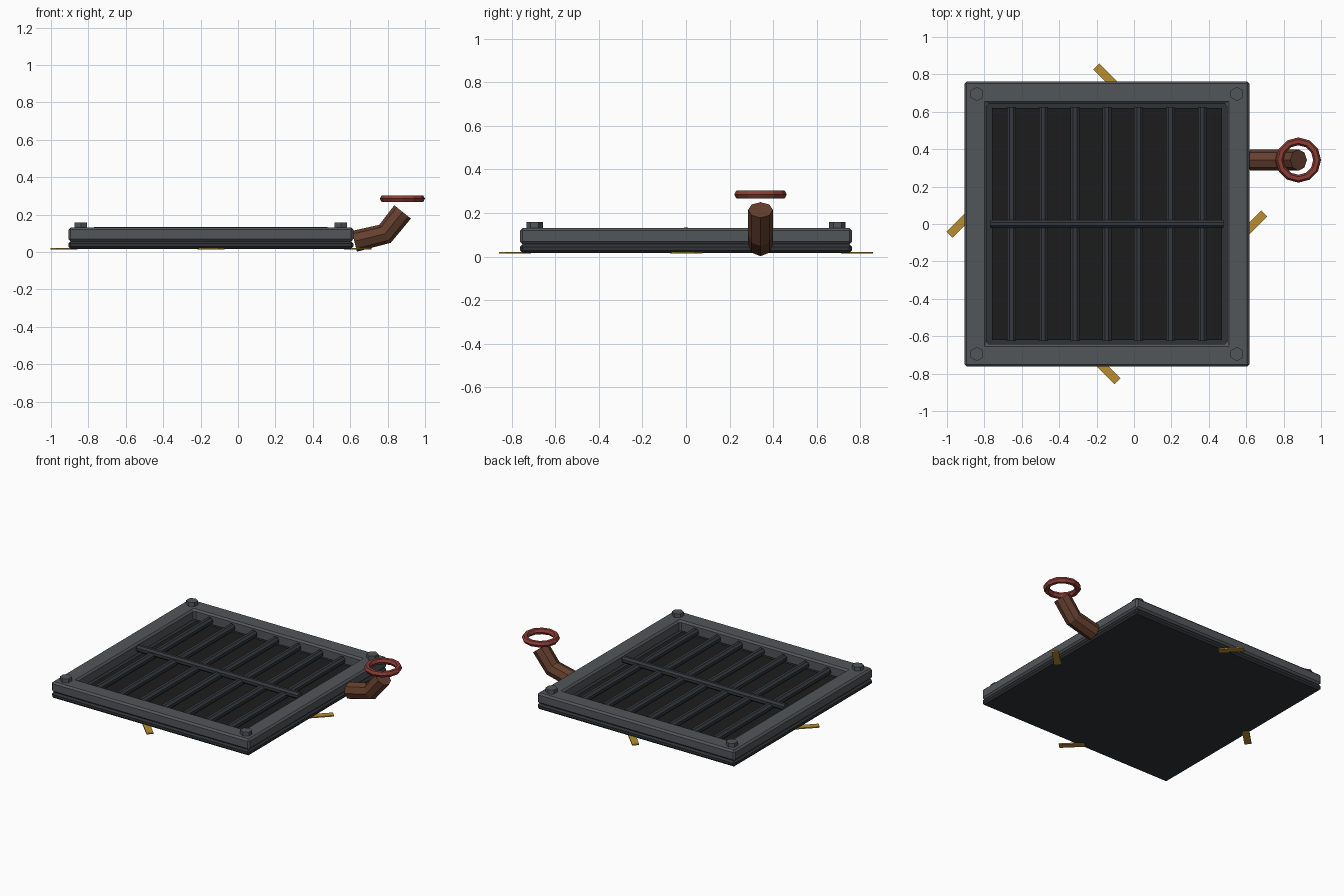
import bpy, bmesh, math
from mathutils import Vector, Matrix

if "Cube" in bpy.data.objects:
    bpy.data.objects.remove(bpy.data.objects["Cube"])

CX = -0.145  # centre of the grate body


def mat(name, rgb):
    m = bpy.data.materials.new(name)
    m.diffuse_color = (*rgb, 1)
    m.use_nodes = True
    m.node_tree.nodes["Principled BSDF"].inputs["Base Color"].default_value = m.diffuse_color
    return m


FRAME = mat("frame_grey", (0.085, 0.092, 0.102))
BASE = mat("base_dark", (0.03, 0.033, 0.037))
FLOOR = mat("pit_black", (0.012, 0.012, 0.012))
BAR = mat("bar_steel", (0.034, 0.040, 0.048))
RUST = mat("rusty_pipe", (0.13, 0.05, 0.028))
RED = mat("valve_red", (0.26, 0.045, 0.035))
GOLD = mat("warning_yellow", (0.48, 0.27, 0.03))


def finish(bm, name, material, bevel=0):
    bmesh.ops.recalc_face_normals(bm, faces=bm.faces)
    me = bpy.data.meshes.new(name)
    bm.to_mesh(me)
    bm.free()
    me.materials.append(material)
    ob = bpy.data.objects.new(name, me)
    bpy.context.collection.objects.link(ob)
    if bevel:
        mod = ob.modifiers.new("bevel", 'BEVEL')
        mod.width, mod.segments = bevel, 1
    return ob


def box(name, size, loc, material, rot=0, bevel=0):
    bm = bmesh.new()
    bmesh.ops.create_cube(bm, size=1, matrix=Matrix.Translation(loc)
                          @ Matrix.Rotation(rot, 4, 'Z') @ Matrix.Diagonal((*size, 1)))
    return finish(bm, name, material, bevel)


def loft(name, rings, material, caps=True, loop=False, bevel=0):
    """Skin a list of equal-sized point rings."""
    bm = bmesh.new()
    vs = [[bm.verts.new(p) for p in r] for r in rings]
    n, m = len(vs[0]), len(vs)
    for i in range(m if loop else m - 1):
        a, b = vs[i], vs[(i + 1) % m]
        for k in range(n):
            bm.faces.new((a[k], a[(k + 1) % n], b[(k + 1) % n], b[k]))
    if caps and not loop:
        bm.faces.new(vs[0])
        bm.faces.new(vs[-1])
    return finish(bm, name, material, bevel)


def tube(name, pts, r, sides, material, phase=0):
    """Low-poly tube through points, with mitred joints."""
    pts = [Vector(p) for p in pts]
    rings = []
    for i, p in enumerate(pts):
        d = Vector((0, 0, 0))
        if i:
            d += (p - pts[i - 1]).normalized()
        if i < len(pts) - 1:
            d += (pts[i + 1] - p).normalized()
        d.normalize()
        side = d.cross(Vector((0, 0, 1)))
        side = side.normalized() if side.length > 1e-4 else Vector((1, 0, 0))
        up = side.cross(d)
        rings.append([p + r * (side * math.cos(a) + up * math.sin(a))
                      for a in (2 * math.pi * k / sides + phase for k in range(sides))])
    return loft(name, rings, material)


# base slab and dark pit floor
box("base_slab", (1.524, 1.524, 0.04), (CX, 0, 0.037), BASE, bevel=0.012)
box("pit_floor", (1.23, 1.24, 0.012), (CX, 0, 0.06), FLOOR)

# square frame: rectangular section swept round four corners
section = [(0.762, 0.057), (0.762, 0.131), (0.642, 0.131), (0.642, 0.05)]
loft("frame", [[(CX + sx * h, sy * h, z) for h, z in section]
               for sx, sy in ((1, 1), (-1, 1), (-1, -1), (1, -1))],
     FRAME, loop=True, bevel=0.012)

# grate bars and cross bar
for i in range(7):
    x = CX + (i - 3) * 0.17
    tube(f"grate_bar_{i + 1}", [(x, -0.625, 0.093), (x, 0.625, 0.093)], 0.026, 8, BAR, math.pi / 8)
tube("cross_bar", [(CX - 0.624, 0, 0.111), (CX + 0.624, 0, 0.111)], 0.024, 8, BAR, math.pi / 8)

# hexagonal corner bolts
for sx in (-1, 1):
    for sy in (-1, 1):
        x, y = CX + sx * 0.695, sy * 0.695
        tube("corner_bolt", [(x, y, 0.12), (x, y, 0.158)], 0.038, 6, FRAME, math.pi / 6)

# diagonal warning strips peeking out on each side
for dx, dy, ang in ((0, -1, -45), (0, 1, -45), (-1, 0, 45), (1, 0, 45)):
    box("warning_strip", (0.16, 0.045, 0.008), (CX + dx * 0.785, dy * 0.785, 0.018),
        GOLD, math.radians(ang))

# bent outlet pipe
tube("outlet_pipe", [(0.622, 0.342, 0.057), (0.786, 0.342, 0.097), (0.88, 0.342, 0.214)],
     0.057, 8, RUST)

# valve wheel: hexagonal section swept round twelve segments
rings = []
for i in range(12):
    a = 2 * math.pi * i / 12
    rings.append([(0.879 + math.cos(a) * (0.1 + 0.021 * math.cos(b)),
                   0.342 + math.sin(a) * (0.1 + 0.021 * math.cos(b)),
                   0.285 + 0.021 * math.sin(b))
                  for b in (math.pi * k / 3 for k in range(6))])
loft("valve_wheel", rings, RED, loop=True)
